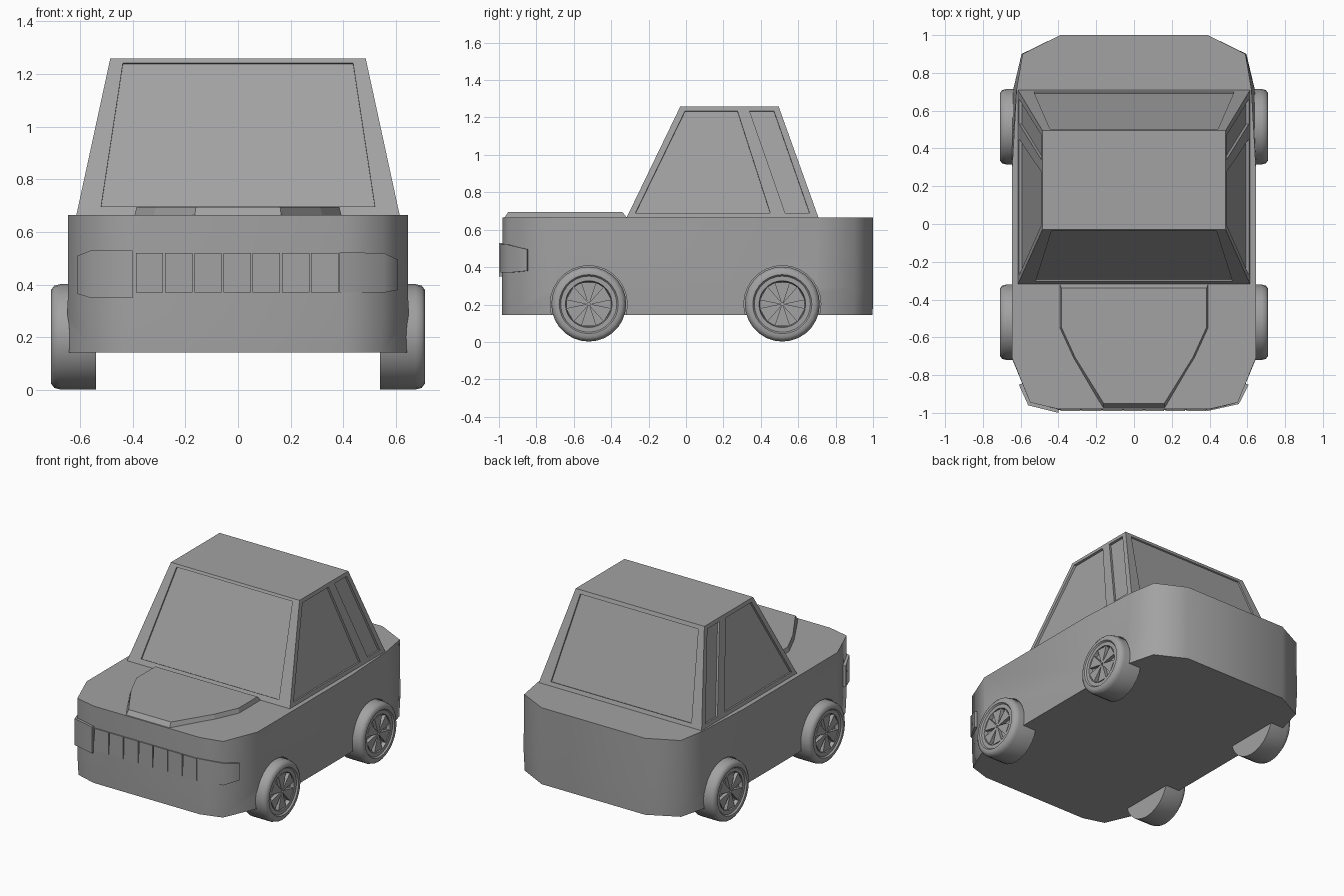
import bpy, bmesh, math
from mathutils import Vector

if "Cube" in bpy.data.objects:
    bpy.data.objects.remove(bpy.data.objects["Cube"])

grey = bpy.data.materials.new("grey")
grey.diffuse_color = (.36, .36, .36, 1)
grey.use_nodes = True
grey.node_tree.nodes["Principled BSDF"].inputs["Base Color"].default_value = grey.diffuse_color


def make(name, verts, faces, angle=None):
    me = bpy.data.meshes.new(name)
    me.from_pydata([tuple(v) for v in verts], [], faces)
    bm = bmesh.new()
    bm.from_mesh(me)
    bmesh.ops.recalc_face_normals(bm, faces=bm.faces)
    bm.to_mesh(me)
    bm.free()
    me.materials.append(grey)
    ob = bpy.data.objects.new(name, me)
    bpy.context.collection.objects.link(ob)
    if angle:
        smooth(ob, angle)
    return ob


def smooth(ob, angle):
    bpy.ops.object.select_all(action='DESELECT')
    ob.select_set(True)
    bpy.context.view_layer.objects.active = ob
    bpy.ops.object.shade_smooth_by_angle(angle=math.radians(angle))


def loft(rings):
    """Closed solid through rings of equal length."""
    n = len(rings[0])
    verts = [v for r in rings for v in r]
    faces = [tuple(range(n)), tuple(range((len(rings) - 1) * n, len(rings) * n))]
    for k in range(len(rings) - 1):
        for i in range(n):
            j = (i + 1) % n
            faces.append((k*n + i, k*n + j, k*n + n + j, k*n + n + i))
    return verts, faces


def merge(parts):
    verts, faces = [], []
    for v, f in parts:
        o = len(verts)
        verts += v
        faces += [tuple(i + o for i in q) for q in f]
    return verts, faces


def cut(ob, parts):
    cutter = make("cutter", *merge(parts))
    cutter.hide_render = True
    m = ob.modifiers.new("cut", 'BOOLEAN')
    m.object, m.operation, m.solver = cutter, 'DIFFERENCE', 'EXACT'
    dg = bpy.context.evaluated_depsgraph_get()
    me = bpy.data.meshes.new_from_object(ob.evaluated_get(dg))
    ob.modifiers.clear()
    ob.data = me
    bpy.data.objects.remove(cutter)


def circle(x, y, z, r, n):
    return [(x, y + r*math.cos(2*math.pi*i/n), z + r*math.sin(2*math.pi*i/n)) for i in range(n)]


def both(half):
    """Mirror a half outline (x > 0) into a closed one."""
    return half + [(-x, y) for x, y in reversed(half)]


WHEEL_Y, WHEEL_Z = (-0.52, 0.515), 0.202

# lower body with wheel arches, soft corners and a crisp top edge
low = both([(.4, -.985), (.55, -.945), (.647, -.71), (.647, .3), (.64, .71), (.595, .9), (.39, 1.0)])
top = both([(.4, -.98), (.55, -.945), (.645, -.71), (.645, .3), (.622, .71), (.59, .9), (.39, 1.0)])
base = both([(.4, -.983), (.545, -.94), (.645, -.71), (.645, .3), (.638, .71), (.59, .895), (.39, .998)])
body = make("body", *loft([[(x, y, z) for x, y in o]
                           for o, z in ((base, .143), (low, .29), (top, .665))]))
cut(body, [loft([circle(s*.545, y, WHEEL_Z, .206, 28), circle(s*.8, y, WHEEL_Z, .206, 28)])
           for s in (-1, 1) for y in WHEEL_Y])
smooth(body, 75)

# cabin with recessed windows
BASE = .615
cabin = make("cabin", *loft([
    [(-BASE, -.32, .66), (BASE, -.32, .66), (BASE, .71, .66), (-BASE, .71, .66)],
    [(-.485, -.03, 1.26), (.485, -.03, 1.26), (.485, .495, 1.26), (-.485, .495, 1.26)]]))


def pane(pts, outward, depth):
    p = [Vector(v) for v in pts]
    n = (p[1] - p[0]).cross(p[2] - p[0]).normalized()
    if n.dot(Vector(outward)) < 0:
        n = -n
    return loft([[v - n*depth for v in p], [v + n*.05 for v in p]])


def front_y(z): return -.32 + (z - .66) * .29 / .6
def rear_y(z): return .71 - (z - .66) * .215 / .6
def side_x(z): return BASE - (z - .66) * (BASE - .485) / .6


panes = []
for y_at, out, zb, zt, wb, wt in ((front_y, (0, -1, 0), .697, 1.243, .52, .437),
                                  (rear_y, (0, 1, 0), .69, 1.235, .53, .445)):
    panes.append(pane([(-wb, y_at(zb), zb), (wb, y_at(zb), zb),
                       (wt, y_at(zt), zt), (-wt, y_at(zt), zt)], out, .01))
for s in (-1, 1):
    for quad in ([(-.27, .69), (.45, .69), (.275, 1.235), (-.005, 1.235)],
                 [(.53, .69), (.66, .69), (.47, 1.235), (.34, 1.235)]):
        panes.append(pane([(s*side_x(z), y, z) for y, z in quad], (s, 0, 0), .015))
cut(cabin, panes)

# raised hood panel
make("hood_panel", *loft([
    [(x, y, .655) for x, y in both([(.395, -.31), (.395, -.55), (.322, -.71), (.165, -.978)])],
    [(x, y, .695) for x, y in both([(.385, -.34), (.385, -.545), (.312, -.705), (.16, -.95)])]]))

# grille slats
slats = []
for i in range(7):
    x = -.388 + i * .111
    slats.append(loft([[(x, y, .37), (x + .104, y, .37), (x + .104, y, .52), (x, y, .52)]
                       for y in (-.97, -.99)]))
make("grille", *merge(slats))


# headlights wrapping round the front corners
def headlight(name, s, stations):
    rings = []
    for (x, y), (ix, iy), zb, zt in stations:
        rings.append([(s*ix, iy, zb), (s*x, y, zb), (s*x, y, zt), (s*ix, iy, zt)])
    make(name, *loft(rings), 55)


headlight("headlight_left", -1, [((.4, -1.0), (.4, -.96), .35, .53),
                                 ((.56, -.96), (.53, -.92), .35, .53),
                                 ((.61, -.85), (.57, -.84), .365, .51)])
headlight("headlight_right", 1, [((.385, -.991), (.385, -.96), .37, .523),
                                 ((.555, -.953), (.53, -.92), .37, .52),
                                 ((.608, -.85), (.57, -.84), .38, .495)])

# wheels: turned tyre with dished rim, plus wedge spokes
N = 28
PROFILE = [(.2, .54), (.2, .675), (.194, .698), (.178, .71), (.158, .71),
           (.15, .7), (.125, .7), (.12, .675), (.02, .675)]
for s, side in ((-1, "left"), (1, "right")):
    for y, end in zip(WHEEL_Y, ("front", "rear")):
        make(f"{end}_{side}_wheel",
             *loft([circle(s*x, y, WHEEL_Z, r, N) for r, x in PROFILE]), 50)
        spokes = []
        for k in range(6):
            a = 2*math.pi*k/6 + math.pi/6

            def pt(r, d, x):
                return (s*x, y + r*math.cos(a + d), WHEEL_Z + r*math.sin(a + d))
            spokes.append(loft([[pt(.01, -.6, x), pt(.124, -.34, x), pt(.124, .34, x), pt(.01, .6, x)]
                                for x in (.67, .698)]))
        make(f"{end}_{side}_spokes", *merge(spokes))
